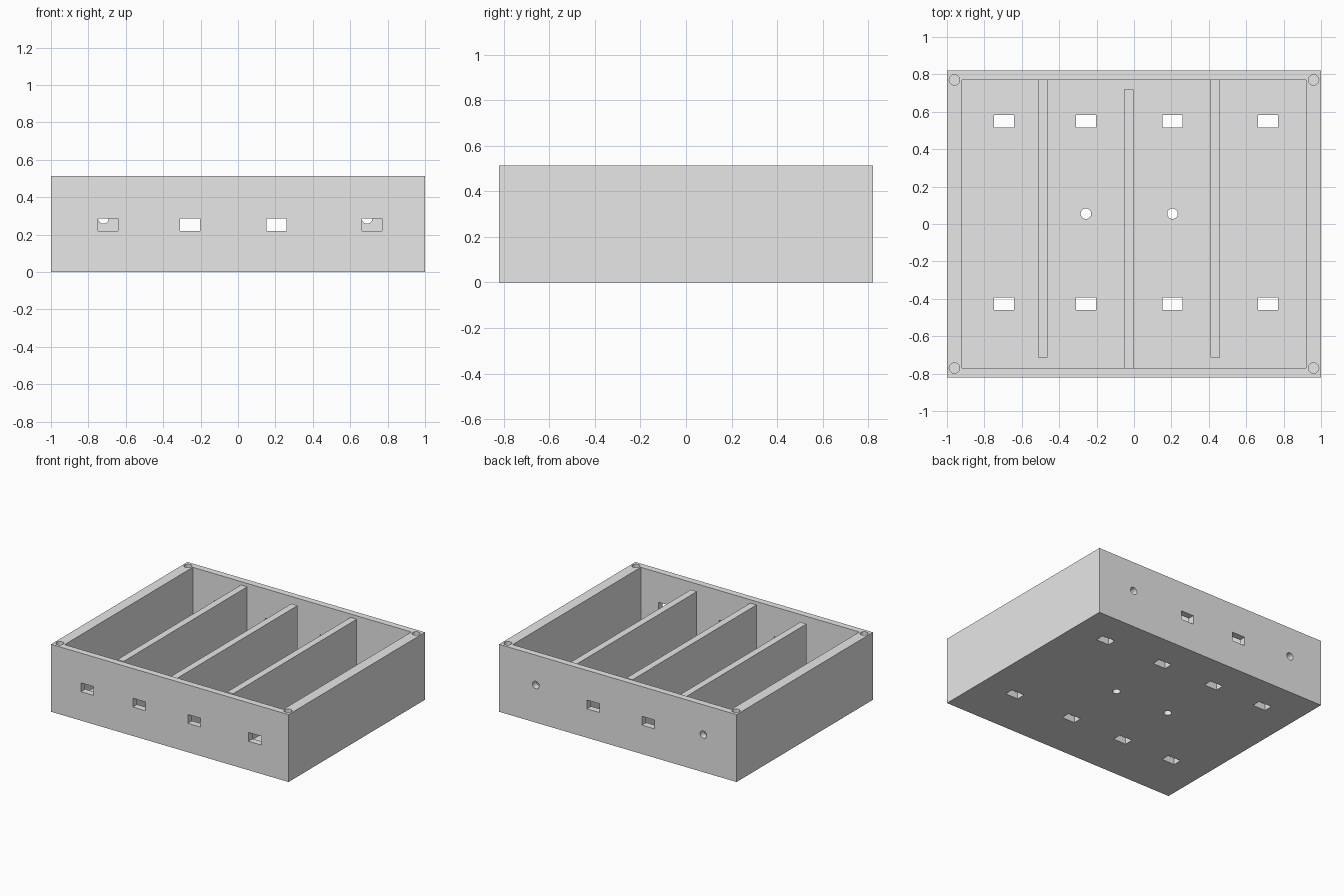
import bpy, bmesh
from mathutils import Matrix, Vector

if "Cube" in bpy.data.objects:
    bpy.data.objects.remove(bpy.data.objects["Cube"], do_unlink=True)

# Overall sizes
HX, HY, H = 1.0, 0.82, 0.513       # outer half width, half depth, height
IX, IY, FLOOR = 0.92, 0.77, 0.05   # inner half width, half depth, floor thickness
DIV_TOP = 0.487
HOLE_R = 0.028
SLOT_X = (-0.695, -0.257, 0.206, 0.717)

grey = bpy.data.materials.new("light_grey")
grey.use_nodes = True
grey.diffuse_color = (0.8, 0.8, 0.8, 1)
grey.node_tree.nodes["Principled BSDF"].inputs["Base Color"].default_value = (0.8, 0.8, 0.8, 1)


def add_box(bm, lo, hi):
    lo, hi = Vector(lo), Vector(hi)
    m = Matrix.Translation((lo + hi) / 2) @ Matrix.Diagonal((*(hi - lo), 1))
    bmesh.ops.create_cube(bm, size=1, matrix=m)


def add_rod(bm, centre, length, axis="Z"):
    m = Matrix.Translation(centre)
    if axis == "Y":
        m = m @ Matrix.Rotation(1.5707963, 4, "X")
    bmesh.ops.create_cone(bm, cap_ends=True, segments=32, radius1=HOLE_R,
                          radius2=HOLE_R, depth=length, matrix=m)


def make_object(name, bm):
    mesh = bpy.data.meshes.new(name)
    bm.to_mesh(mesh)
    bm.free()
    mesh.materials.append(grey)
    obj = bpy.data.objects.new(name, mesh)
    bpy.context.collection.objects.link(obj)
    return obj


def box_object(name, lo, hi):
    bm = bmesh.new()
    add_box(bm, lo, hi)
    return make_object(name, bm)


# Tray body and the cavity cutter
tray = box_object("tray", (-HX, -HY, 0), (HX, HY, H))
cavity = box_object("cavity_cutter", (-IX, -IY, FLOOR), (IX, IY, H + 0.2))

# All openings collected in one cutter
bm = bmesh.new()
for i, x in enumerate(SLOT_X):
    # front cable slots
    add_box(bm, (x - 0.054, -HY - 0.05, 0.22), (x + 0.054, -IY + 0.05, 0.287))
    # floor slots
    for y in (0.55, -0.427):
        add_box(bm, (x - 0.054, y - 0.034, -0.05), (x + 0.054, y + 0.034, FLOOR + 0.05))
    # inner columns: back slots and round floor holes
    if i in (1, 2):
        add_box(bm, (x - 0.054, IY - 0.05, 0.22), (x + 0.054, HY + 0.05, 0.287))
        add_rod(bm, (x, 0.055, 0), 0.2)
# round holes at the outer ends of the back wall
for x in (-0.72, 0.69):
    add_rod(bm, (x, (IY + HY) / 2, 0.286), 0.15, "Y")
# blind screw holes in the rim corners
for sx in (-1, 1):
    for sy in (-1, 1):
        add_rod(bm, (sx * 0.96, sy * 0.77, H), 0.5)
openings = make_object("openings_cutter", bm)

# Cut the tray, then drop the cutters
bpy.ops.object.select_all(action="DESELECT")
bpy.context.view_layer.objects.active = tray
tray.select_set(True)
for cutter in (cavity, openings):
    cutter.hide_render = True
    mod = tray.modifiers.new(cutter.name, "BOOLEAN")
    mod.operation = "DIFFERENCE"
    mod.solver = "EXACT"
    mod.object = cutter
    bpy.ops.object.modifier_apply(modifier=mod.name)
    bpy.data.objects.remove(cutter, do_unlink=True)
bpy.ops.object.shade_smooth_by_angle(angle=0.6)

# Dividers, each leaving a gap at alternating ends
for name, x, y0, y1 in (("left_divider", 0.434, -0.715, IY),
                        ("middle_divider", -0.028, -IY, 0.72),
                        ("right_divider", -0.488, -0.715, IY)):
    box_object(name, (x - 0.026, y0, FLOOR), (x + 0.026, y1, DIV_TOP))
